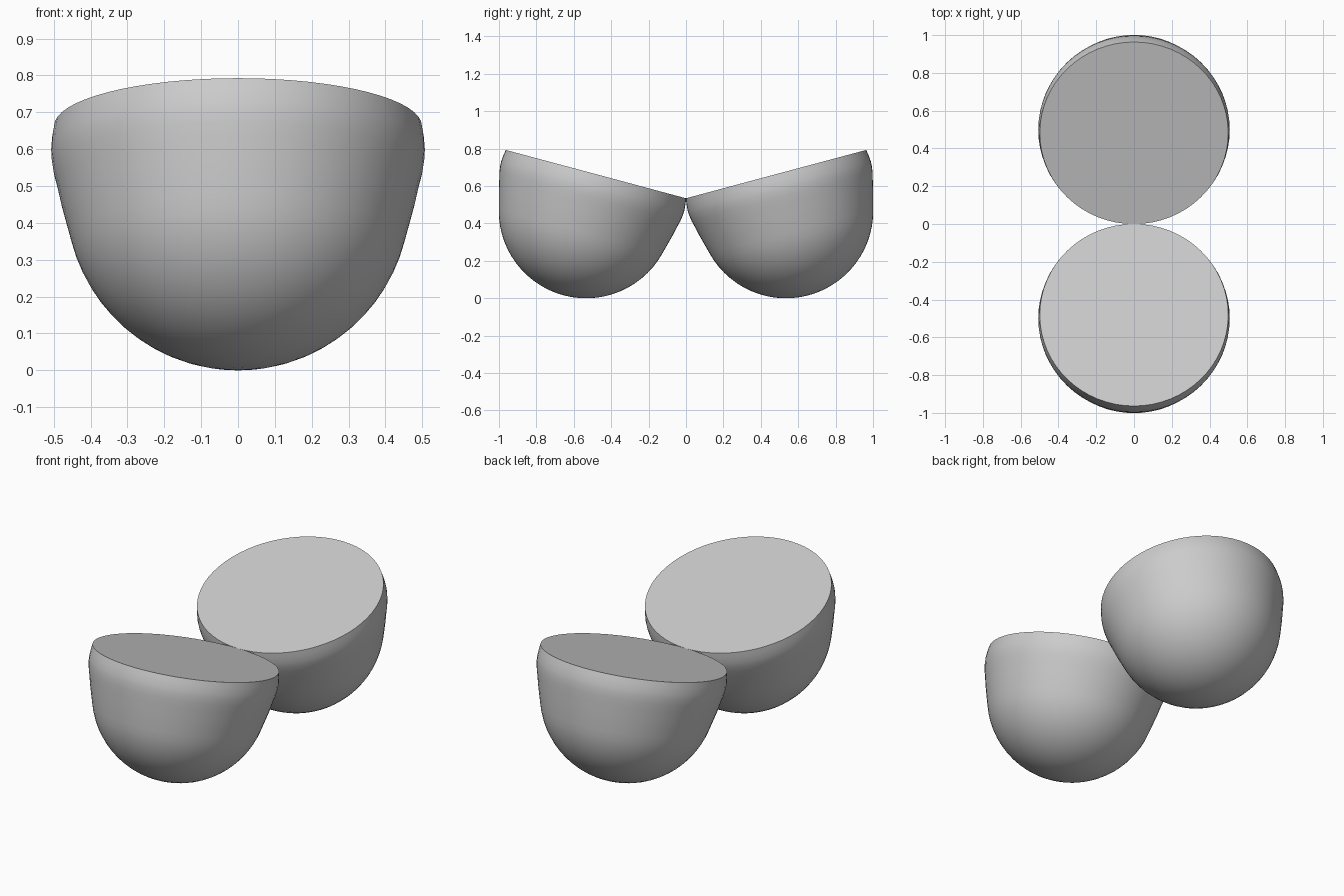
import bpy, bmesh
from math import sin, cos, radians, pi, asin
from mathutils import Matrix

if "Cube" in bpy.data.objects:
    bpy.data.objects.remove(bpy.data.objects["Cube"])

TILT = radians(15)
R, DEPTH = 0.467, 0.2035          # bowl radius, depth of its centre below the rim
SIDES = 64

# Profile (radius, height) from the rim down: bulging band, then round bowl
profile = [(0.499, 0.0), (0.504, -0.03), (0.507, -0.065), (0.506, -0.09),
           (0.501, -0.125), (0.491, -0.165), (0.480, -0.215)]
STEPS = 14
for i in range(STEPS):
    a = radians(14) + (pi / 2 - radians(14)) * i / STEPS
    profile.append((R * cos(a), -DEPTH - R * sin(a)))


def lathe(name):
    bm = bmesh.new()
    rings = [[bm.verts.new((r * cos(2 * pi * k / SIDES), r * sin(2 * pi * k / SIDES), z))
              for k in range(SIDES)] for r, z in profile]
    for a, b in zip(rings, rings[1:]):
        for k in range(SIDES):
            n = (k + 1) % SIDES
            bm.faces.new((a[k], b[k], b[n], a[n]))
    # flat top and closed bottom pole
    bm.faces.new(rings[0])
    pole = bm.verts.new((0, 0, -DEPTH - R))
    for k in range(SIDES):
        bm.faces.new((rings[-1][k], pole, rings[-1][(k + 1) % SIDES]))
    bmesh.ops.recalc_face_normals(bm, faces=bm.faces)
    mesh = bpy.data.meshes.new(name)
    bm.to_mesh(mesh)
    bm.free()
    return mesh


# Two bowls leaning towards each other, touching at the rim
for name, side in (("back_bowl", 1), ("front_bowl", -1)):
    obj = bpy.data.objects.new(name, lathe(name))
    bpy.context.collection.objects.link(obj)
    obj.location = (0, side * 0.4815, 0.6635)
    obj.rotation_euler = (side * TILT, 0, 0)
    bpy.ops.object.select_all(action='DESELECT')
    obj.select_set(True)
    bpy.context.view_layer.objects.active = obj
    bpy.ops.object.shade_smooth_by_angle(angle=radians(40))
